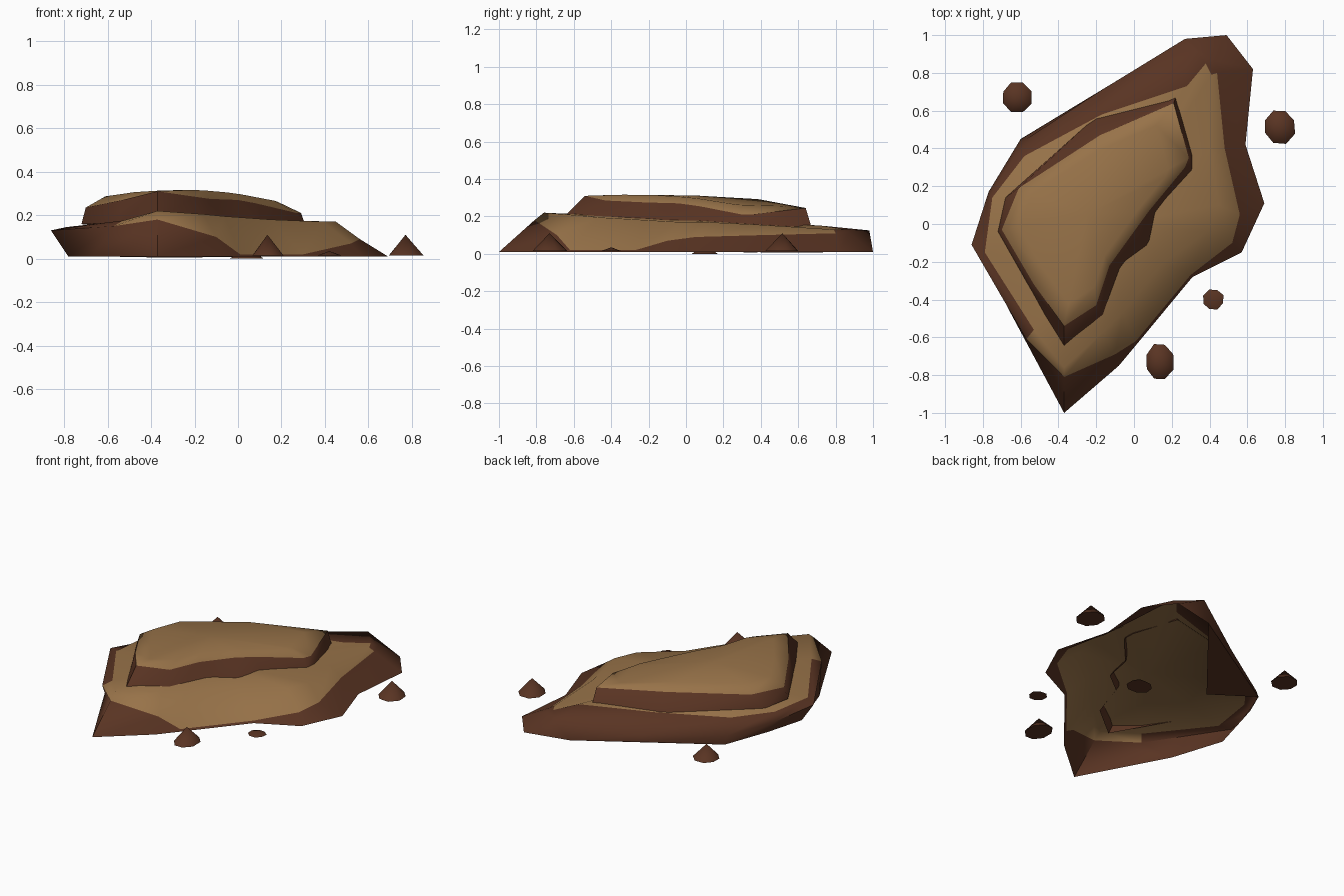
import bpy
import math
import random
from mathutils import Vector

random.seed(4)
if "Cube" in bpy.data.objects:
    bpy.data.objects.remove(bpy.data.objects["Cube"], do_unlink=True)


def make_material(name, color):
    mat = bpy.data.materials.new(name)
    mat.use_nodes = True
    mat.diffuse_color = color
    mat.node_tree.nodes["Principled BSDF"].inputs["Base Color"].default_value = color
    return mat


BROWN = make_material("dark brown earth", (.1, .034, .0165, 1))
TAN = make_material("tan sand", (.312, .17, .066, 1))


def add_mesh(name, verts, faces, slots, smooth_angle):
    """Make a smooth-shaded object whose faces use slot 0 (brown) or 1 (tan)."""
    mesh = bpy.data.meshes.new(name)
    mesh.from_pydata(verts, [], faces)
    mesh.materials.append(BROWN)
    mesh.materials.append(TAN)
    mesh.polygons.foreach_set("material_index", slots)
    obj = bpy.data.objects.new(name, mesh)
    bpy.context.collection.objects.link(obj)
    bpy.ops.object.select_all(action="DESELECT")
    obj.select_set(True)
    bpy.context.view_layer.objects.active = obj
    bpy.ops.object.shade_smooth_by_angle(angle=math.radians(smooth_angle))


def make_shell(name, rings, center, is_brown, smooth_angle, closed=False):
    """Join closed rings into bands, bottom to top, and cap the last one with a fan."""
    count = len(rings[0])
    verts = [p for ring in rings for p in ring] + [center]
    apex = len(verts) - 1
    faces, slots = [], []
    for level in range(len(rings)):
        for i in range(count):
            j = (i + 1) % count
            a, b = level * count + i, level * count + j
            if level + 1 < len(rings):
                faces.append((a, b, b + count, a + count))
            else:
                faces.append((a, b, apex))
            slots.append(0 if is_brown(level, i) else 1)
    if closed:
        faces.append(tuple(reversed(range(count))))
        slots.append(0)
    add_mesh(name, verts, faces, slots, smooth_angle)


# Lower slab: foot (x, y), rim (x, y, z) and shoulder (x, y, z), counterclockwise from the front tip
lower_profile = [
    ((-.37, -1), (-.37, -.81, .18), (-.37, -.76, .22)),
    ((-.08, -.75), (-.1, -.69, .1), (-.16, -.57, .205)),
    ((.02, -.63), (.01, -.62, .02), (-.06, -.47, .195)),
    ((.31, -.28), (.3, -.27, .02), (.15, -.21, .18)),
    ((.57, -.15), (.52, -.1, .07), (.39, -.04, .17)),
    ((.69, .11), (.56, .05, .09), (.45, .1, .17)),
    ((.59, .42), (.48, .4, .1), (.4, .4, .155)),
    ((.63, .82), (.44, .8, .11), (.41, .79, .13)),
    ((.49, 1), (.42, .87, .115), (.38, .85, .13)),
    ((.2, .935), (.27, .98, .125), (.28, .73, .15)),
    ((-.18, .7), (-.17, .71, .06), (-.17, .58, .16)),
    ((-.6, .45), (-.6, .43, .06), (-.58, .36, .15)),
    ((-.71, .15), (-.77, .17, .1), (-.75, .14, .15)),
    ((-.78, -.1), (-.86, -.11, .13), (-.79, -.15, .145)),
    ((-.67, -.44), (-.57, -.61, .15), (-.53, -.56, .175)),
]
lower_rings = [
    [(x, y, .01) for (x, y), _, _ in lower_profile],
    [rim for _, rim, _ in lower_profile],
    [shoulder for _, _, shoulder in lower_profile],
]
make_shell("lower_slab", lower_rings, (-.1, 0, .185),
           lambda level, i: level == 0 or (level == 1 and 7 <= i <= 13), 80)

# Folded-under flap along the back right edge of the lower slab
add_mesh("underside_flap", [(.2, .935, .01), (-.335, .28, .005), (-.6, .45, .01)],
         [(0, 1, 2)], [0], 30)

# Upper slab: foot (x, y) and brink (x, y, z)
upper_profile = [
    ((-.37, -.68), (-.37, -.54, .31)),
    ((-.15, -.5), (-.2, -.43, .285)),
    ((-.06, -.24), (-.13, -.22, .275)),
    ((.08, -.13), (0, -.04, .27)),
    ((.12, .06), (.08, .07, .255)),
    ((.31, .28), (.27, .3, .21)),
    ((.31, .36), (.29, .35, .21)),
    ((.22, .67), (.21, .64, .245)),
    ((-.2, .57), (-.18, .47, .255)),
    ((-.68, .14), (-.61, .19, .245)),
    ((-.72, -.04), (-.7, -.03, .235)),
    ((-.55, -.34), (-.53, -.32, .27)),
]
middle = Vector((-.25, .05))


def crown_point(brink):
    """Pull the brink inward and lift it onto the gently domed crown."""
    p = middle.lerp(Vector(brink[:2]), .8)
    return (p.x, p.y, .312 - .03 * p.y - .05 * p.y ** 2 - .2 * (p.x + .25) ** 2)


upper_rings = [
    [(x, y, .158 - .02 * y) for (x, y), _ in upper_profile],
    [brink for _, brink in upper_profile],
    [crown_point(brink) for _, brink in upper_profile],
]
make_shell("upper_slab", upper_rings, (middle.x, middle.y, .312),
           lambda level, i: level == 0, 50)


# Pebbles: pointed eight-sided stones with a flat base
def make_pebble(name, x, y, width, depth, height, base=.015):
    ring = []
    for k in range(8):
        angle = math.tau * (k + .5) / 8
        r = random.uniform(.95, 1.08)
        ring.append((x + r * width * math.cos(angle), y + r * depth * math.sin(angle), base))
    make_shell(name, [ring], (x, y, height), lambda level, i: True, 50, closed=True)


make_pebble("left_pebble", .77, .515, .085, .092, .11)
make_pebble("front_pebble", .135, -.73, .075, .1, .11)
make_pebble("back_pebble", -.62, .67, .08, .08, .105)
make_pebble("small_pebble", .42, -.4, .056, .056, .035)
make_pebble("buried_pebble", .04, .1, .08, .07, .05, 0)
